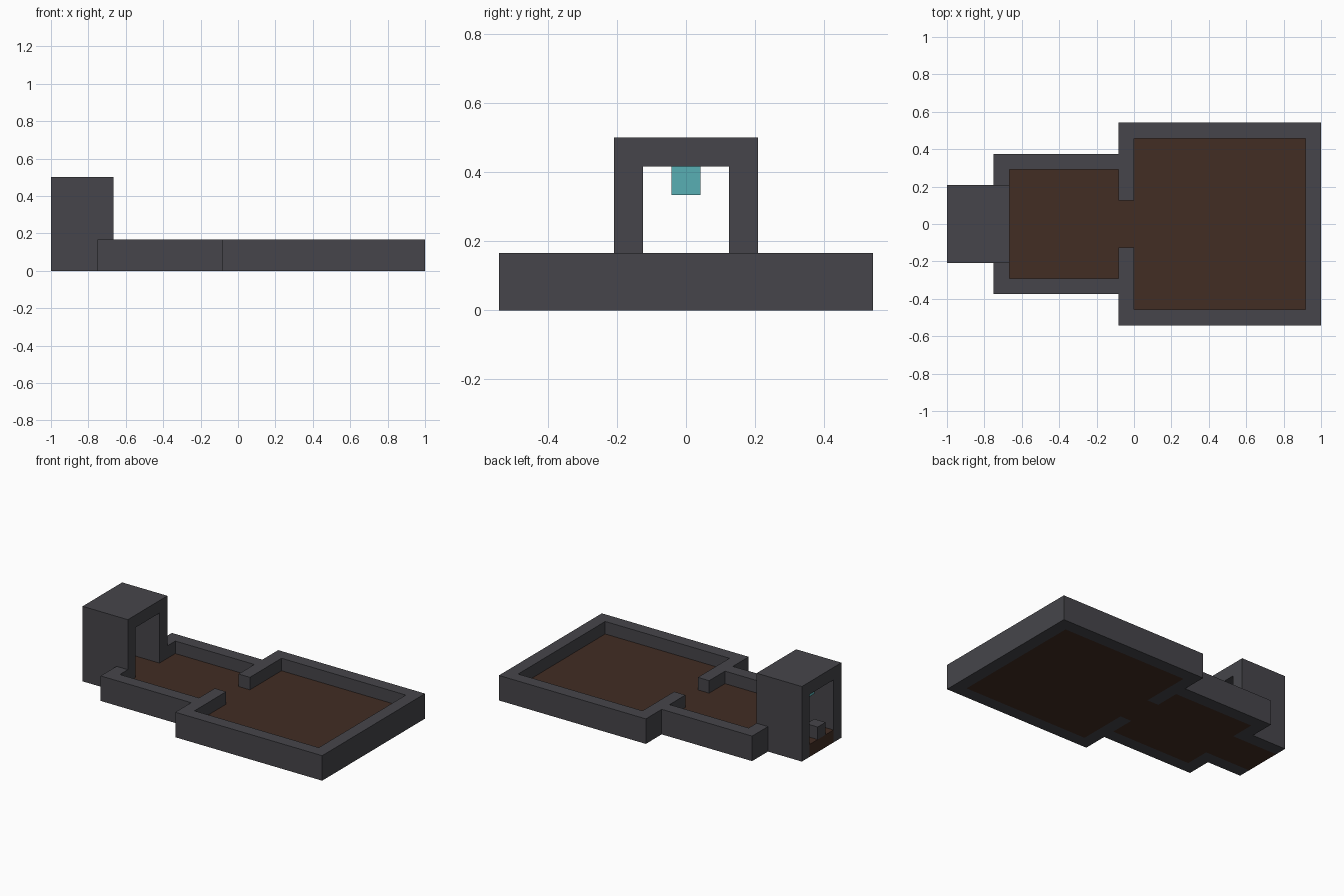
import bpy
import bmesh
from mathutils import Vector

cube = bpy.data.objects.get("Cube")
if cube:
    bpy.data.objects.remove(cube, do_unlink=True)

U = 1 / 12  # one wall thickness


def material(name, r, g, b):
    m = bpy.data.materials.new(name)
    m.use_nodes = True
    m.diffuse_color = (r, g, b, 1)
    m.node_tree.nodes["Principled BSDF"].inputs["Base Color"].default_value = (r, g, b, 1)
    return m


stone = material("dark stone", 0.061, 0.060, 0.069)
earth = material("brown earth", 0.054, 0.026, 0.017)
crystal = material("teal crystal", 0.098, 0.429, 0.456)


def prism(name, points, offset, mat):
    """Extrude a closed outline along an offset, all in wall units."""
    bm = bmesh.new()
    face = bm.faces.new([bm.verts.new(Vector(p) * U) for p in points])
    out = bmesh.ops.extrude_face_region(bm, geom=[face])
    moved = [v for v in out["geom"] if isinstance(v, bmesh.types.BMVert)]
    bmesh.ops.translate(bm, verts=moved, vec=Vector(offset) * U)
    bmesh.ops.recalc_face_normals(bm, faces=bm.faces)
    mesh = bpy.data.meshes.new(name)
    bm.to_mesh(mesh)
    bm.free()
    mesh.materials.append(mat)
    obj = bpy.data.objects.new(name, mesh)
    bpy.context.collection.objects.link(obj)
    return obj


def plan(name, half, height, mat):
    """Ground plan given for +y, mirrored to -y and raised."""
    full = half + [(x, -y) for x, y in reversed(half)]
    return prism(name, [(x, y, 0) for x, y in full], (0, 0, height), mat)


def block(name, x, z, mat):
    """Unit block on the centre line."""
    ring = [(x, -0.5, z), (x + 1, -0.5, z), (x + 1, 0.5, z), (x, 0.5, z)]
    return prism(name, ring, (0, 0, 1), mat)


# Room interior outline, shared by the walls and the floor
rooms = [(11, 5.5), (0, 5.5), (0, 1.5), (-1, 1.5), (-1, 3.5), (-8, 3.5)]

# Low walls around both rooms, with the doorway stubs between them
plan("room_walls", rooms + [(-8, 2.5), (-9, 2.5), (-9, 4.5), (-1, 4.5),
                            (-1, 6.5), (12, 6.5)], 2, stone)

# Floor through both rooms and the gate passage
plan("floor", rooms + [(-8, 1.5), (-12, 1.5)], 1, earth)

# Tall entrance gate: two side walls and a roof
half_arch = [(1.5, 5), (1.5, 0), (2.5, 0), (2.5, 6)]
arch = half_arch + [(-y, z) for y, z in reversed(half_arch)]
prism("entrance_gate", [(-12, y, z) for y, z in arch], (4, 0, 0), stone)

# Small step at the entrance and the hanging crystal behind it
block("entrance_step", -12, 1, stone)
block("hanging_crystal", -11, 4, crystal)
